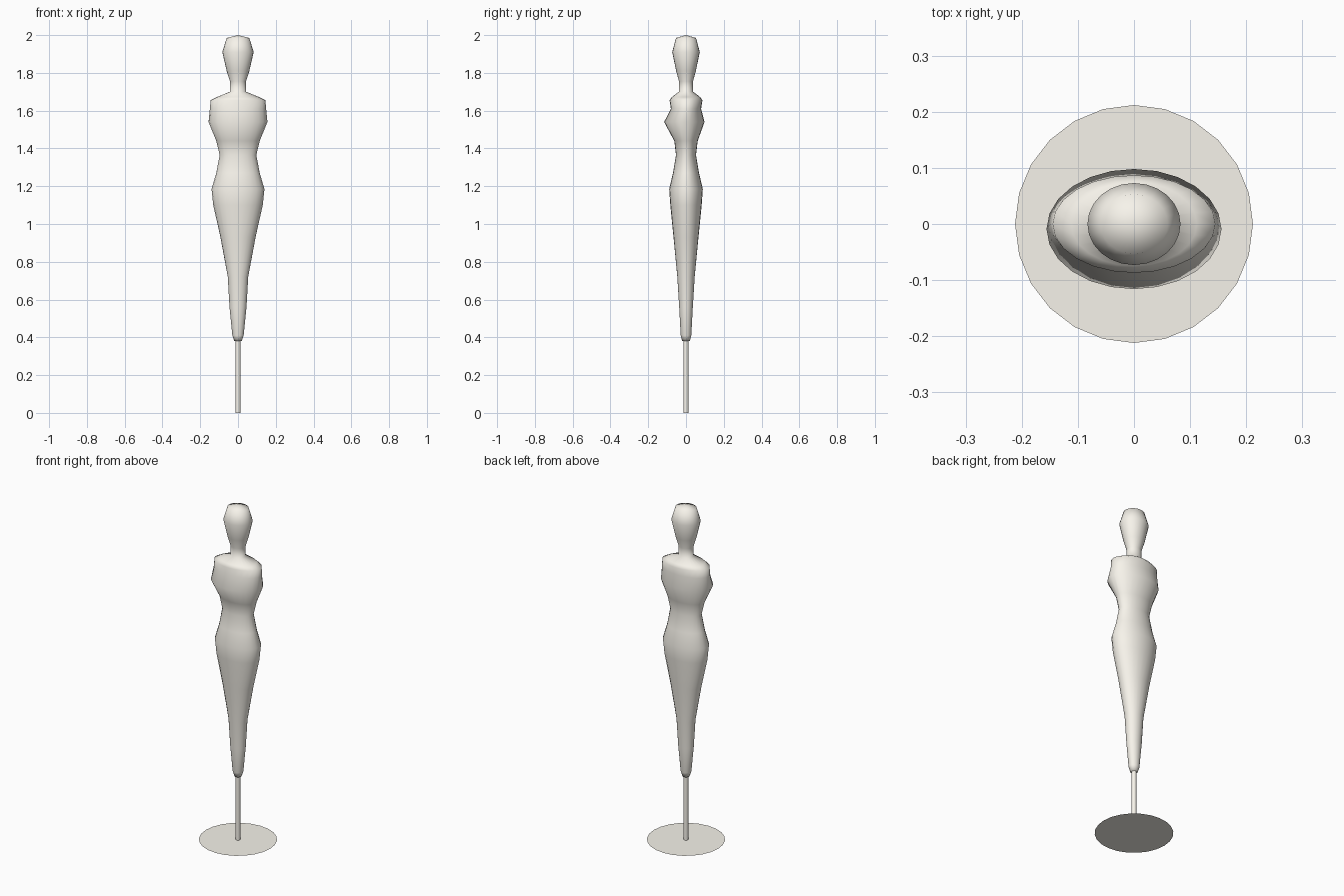
import bpy, bmesh
from math import sin, cos, pi, radians

if "Cube" in bpy.data.objects:
    bpy.data.objects.remove(bpy.data.objects["Cube"])

SIDES = 24
# Warm off-white finish
mat = bpy.data.materials.new("off_white")
mat.diffuse_color = (0.93, 0.90, 0.83, 1)
mat.use_nodes = True
mat.node_tree.nodes["Principled BSDF"].inputs["Base Color"].default_value = mat.diffuse_color


def finish(name, bm, angle=None):
    bmesh.ops.recalc_face_normals(bm, faces=bm.faces)
    mesh = bpy.data.meshes.new(name)
    bm.to_mesh(mesh)
    bm.free()
    mesh.materials.append(mat)
    ob = bpy.data.objects.new(name, mesh)
    bpy.context.collection.objects.link(ob)
    if angle:
        bpy.ops.object.select_all(action='DESELECT')
        ob.select_set(True)
        bpy.context.view_layer.objects.active = ob
        bpy.ops.object.shade_smooth_by_angle(angle=radians(angle))
    return ob


# Mannequin body: elliptical sections (height, half width, half depth, y offset)
sections = [
    (0.38, 0.020, 0.020, 0), (0.41, 0.030, 0.028, 0),
    (0.56, 0.045, 0.036, 0), (0.72, 0.054, 0.046, 0),
    (0.93, 0.093, 0.066, 0), (1.10, 0.131, 0.083, 0),
    (1.185, 0.140, 0.089, 0), (1.27, 0.115, 0.069, 0),
    (1.365, 0.097, 0.053, 0), (1.44, 0.115, 0.062, 0),
    (1.54, 0.156, 0.107, -0.009), (1.61, 0.149, 0.080, 0),
    (1.655, 0.145, 0.087, 0), (1.672, 0.112, 0.075, 0),
    (1.70, 0.043, 0.038, 0), (1.755, 0.042, 0.037, 0),
    (1.81, 0.060, 0.052, 0), (1.91, 0.083, 0.073, 0),
    (1.985, 0.060, 0.053, 0),
]
bm = bmesh.new()
rings = []
for z, hw, hd, off in sections:
    rings.append([bm.verts.new((hw * cos(2 * pi * i / SIDES),
                                hd * sin(2 * pi * i / SIDES) + off, z))
                  for i in range(SIDES)])
for a, b in zip(rings, rings[1:]):
    for i in range(SIDES):
        j = (i + 1) % SIDES
        bm.faces.new((a[i], a[j], b[j], b[i]))
bm.faces.new(rings[0][::-1])
crown = bm.verts.new((0, 0, 2.0))
for i in range(SIDES):
    bm.faces.new((rings[-1][i], rings[-1][(i + 1) % SIDES], crown))
finish("mannequin_body", bm, 179)

# Support pole
bm = bmesh.new()
bmesh.ops.create_cone(bm, cap_ends=True, segments=16, radius1=0.013,
                      radius2=0.013, depth=0.40)
bmesh.ops.translate(bm, verts=bm.verts, vec=(0, 0, 0.20))
finish("support_pole", bm, 40)

# Flat base plate
bm = bmesh.new()
bmesh.ops.create_circle(bm, cap_ends=True, segments=SIDES, radius=0.212)
base = finish("base_plate", bm)
if base.data.polygons[0].normal.z < 0:
    base.data.flip_normals()
